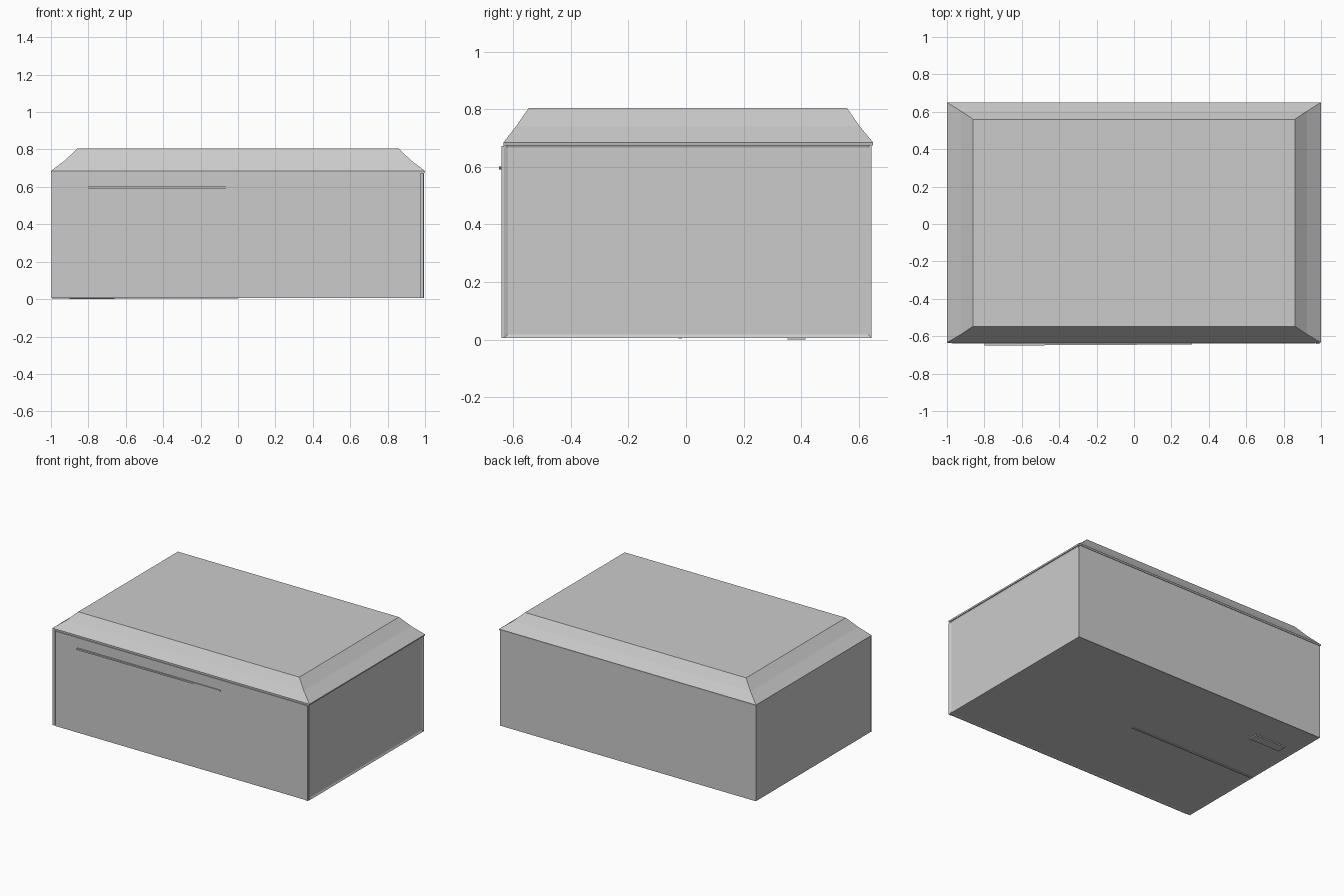
import bpy, bmesh
from mathutils import Vector

if "Cube" in bpy.data.objects:
    bpy.data.objects.remove(bpy.data.objects["Cube"])


def finish(name, bm):
    bmesh.ops.recalc_face_normals(bm, faces=bm.faces[:])
    mesh = bpy.data.meshes.new(name)
    bm.to_mesh(mesh)
    bm.free()
    obj = bpy.data.objects.new(name, mesh)
    bpy.context.collection.objects.link(obj)
    return obj


def box_bm(lo, hi):
    bm = bmesh.new()
    bmesh.ops.create_cube(bm, size=1)
    lo, hi = Vector(lo), Vector(hi)
    for v in bm.verts:
        v.co = Vector([(lo[i] + hi[i]) / 2 + v.co[i] * (hi[i] - lo[i]) for i in range(3)])
    return bm


def box(name, lo, hi):
    return finish(name, box_bm(lo, hi))


def recess(bm, normal, margin, depth):
    bm.normal_update()
    face = max(bm.faces, key=lambda f: f.normal.dot(Vector(normal)))
    bmesh.ops.inset_region(bm, faces=[face], thickness=margin)
    for v in face.verts:
        v.co -= Vector(normal) * depth


# Main body with shallow recessed right side and underside
body = box_bm((-0.995, -0.632, 0.005), (0.995, 0.645, 0.68))
recess(body, (1, 0, 0), 0.018, 0.006)
recess(body, (0, 0, -1), 0.02, 0.003)
finish("body", body)

# Front panel and corner trim
box("front_panel", (-0.975, -0.638, 0.005), (0.97, -0.63, 0.672))
box("front_left_trim", (-0.997, -0.636, 0.005), (-0.978, -0.63, 0.675))
box("front_right_trim", (0.973, -0.642, 0.005), (0.992, -0.63, 0.672))

# Tapered lid, lofted from rectangular rings (half x, front y, back y, z)
rings = [(0.998, -0.634, 0.649, 0.675), (1.0, -0.634, 0.65, 0.685),
         (0.925, -0.59, 0.603, 0.742), (0.86, -0.547, 0.56, 0.804)]
bm = bmesh.new()
loops = [[bm.verts.new(p) for p in ((-x, f, z), (x, f, z), (x, b, z), (-x, b, z))]
         for x, f, b, z in rings]
for low, high in zip(loops, loops[1:]):
    for i in range(4):
        j = (i + 1) % 4
        bm.faces.new((low[i], low[j], high[j], high[i]))
bm.faces.new(loops[0])
bm.faces.new(loops[-1])
finish("lid", bm)

# Thin front handle bar, very slightly angled away from the panel
bm = box_bm((-0.8, -0.65, 0.591), (0.31, -0.637, 0.601))
for v in bm.verts:
    if v.co.x > 0 and v.co.y < -0.64:
        v.co.y = -0.644
finish("front_handle", bm)

# Underside strip and small plate
box("underside_strip", (-0.995, -0.026, 0.003), (0.0, -0.014, 0.012))
box("underside_plate", (-0.9, 0.352, 0.0), (-0.66, 0.415, 0.012))
